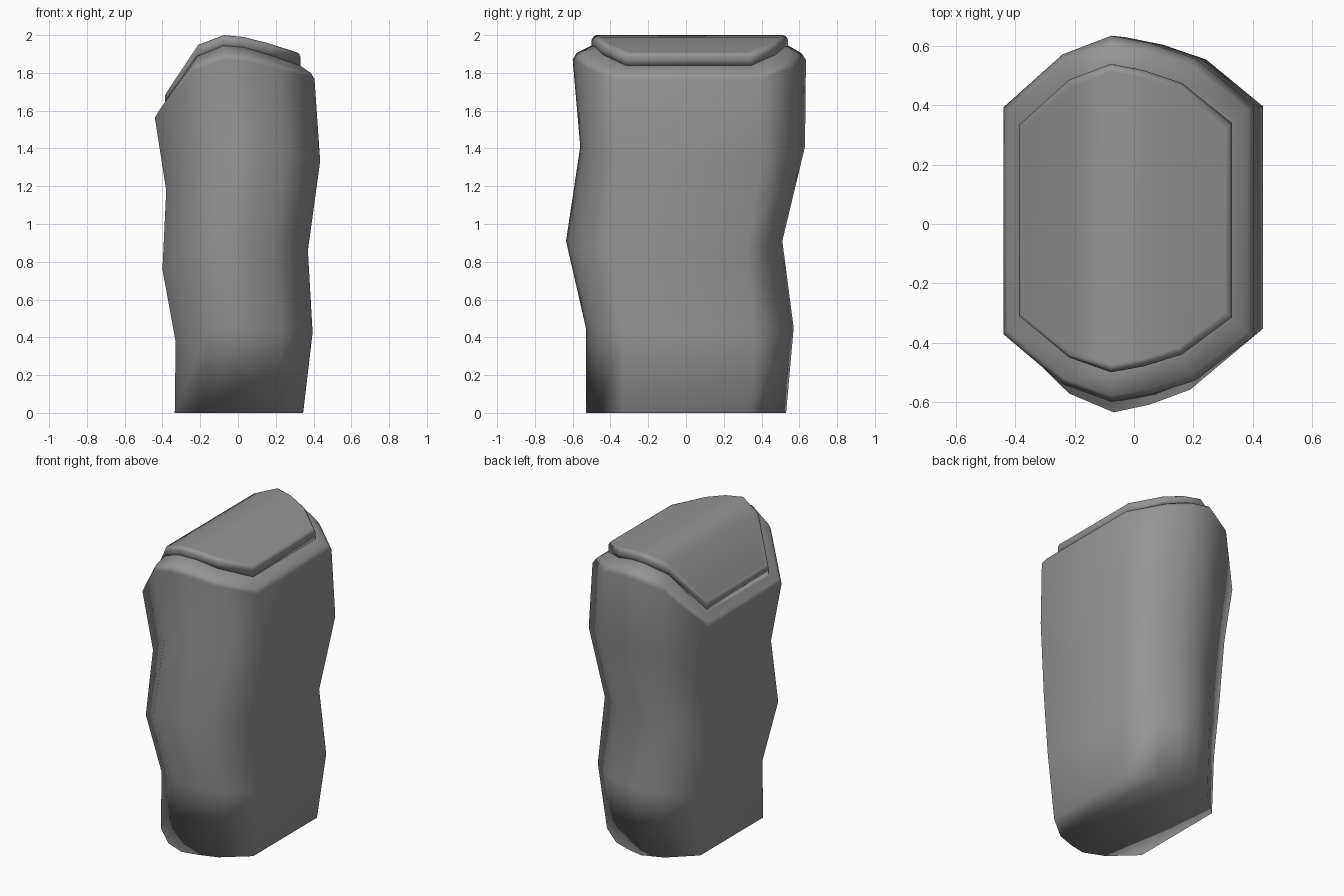
import bpy
import bmesh

cube = bpy.data.objects.get("Cube")
if cube:
    bpy.data.objects.remove(cube, do_unlink=True)

stone = bpy.data.materials.new("grey_stone")
stone.use_nodes = True
GREY = (0.3, 0.3, 0.3, 1)
stone.diffuse_color = GREY
stone.node_tree.nodes["Principled BSDF"].inputs["Base Color"].default_value = GREY

# Half outline from the left edge to the right edge: side position, depth
OUTLINE = [(-1, .62), (-.53, .9), (-.14, 1), (.17, .96), (.53, .88), (1, .63)]
# Relative height of each outline point, so every ring follows the sloped top
BODY_RISE = [.835, .97, 1, .995, .975, .945]
CAP_RISE = [.85, .975, 1, .995, .98, .955]


def add_ring(bm, rise, height, left, right, front, back):
    """Return the front and back rows of one tilted ring."""
    rows = []
    for reach in (front, back):
        rows.append([bm.verts.new(((left + right) / 2 + u * (right - left) / 2,
                                   reach * v, height * k))
                     for (u, v), k in zip(OUTLINE, rise)])
    return rows


def close_ring(bm, rows):
    """Close a ring with strips running from front to back."""
    front, back = rows
    for i in range(len(front) - 1):
        bm.faces.new((front[i], front[i + 1], back[i + 1], back[i]))


def loft(name, rise, sections):
    bm = bmesh.new()
    rings = [add_ring(bm, rise, *s) for s in sections]
    loops = [front + back[::-1] for front, back in rings]
    for low, high in zip(loops, loops[1:]):
        for i in range(len(low)):
            j = (i + 1) % len(low)
            bm.faces.new((low[i], low[j], high[j], high[i]))
    close_ring(bm, rings[0])
    close_ring(bm, rings[-1])
    bmesh.ops.recalc_face_normals(bm, faces=bm.faces)
    for face in bm.faces:
        face.smooth = True
    mesh = bpy.data.meshes.new(name)
    bm.to_mesh(mesh)
    bm.free()
    mesh.materials.append(stone)
    obj = bpy.data.objects.new(name, mesh)
    bpy.context.collection.objects.link(obj)
    # Large faces stay flat, narrow ones carry the rounding
    obj.modifiers.new("weighted_normals", 'WEIGHTED_NORMAL')
    return obj


# Wavy pillar with a rounded shoulder: height, left, right, front, back
loft("pillar_body", BODY_RISE, [
    (0, -.335, .345, -.53, .53),
    (.45, -.33, .395, -.53, .57),
    (.91, -.40, .37, -.635, .51),
    (1.41, -.38, .435, -.56, .63),
    (1.87, -.44, .405, -.60, .635),
    (1.905, -.425, .385, -.58, .61),
    (1.945, -.385, .33, -.50, .54),
])

# Raised slab on the sloped top with a bevelled rim
loft("top_slab", CAP_RISE, [
    (1.90, -.385, .33, -.50, .54),
    (1.975, -.387, .33, -.50, .54),
    (1.992, -.38, .323, -.49, .53),
    (2.0, -.365, .308, -.475, .515),
])
